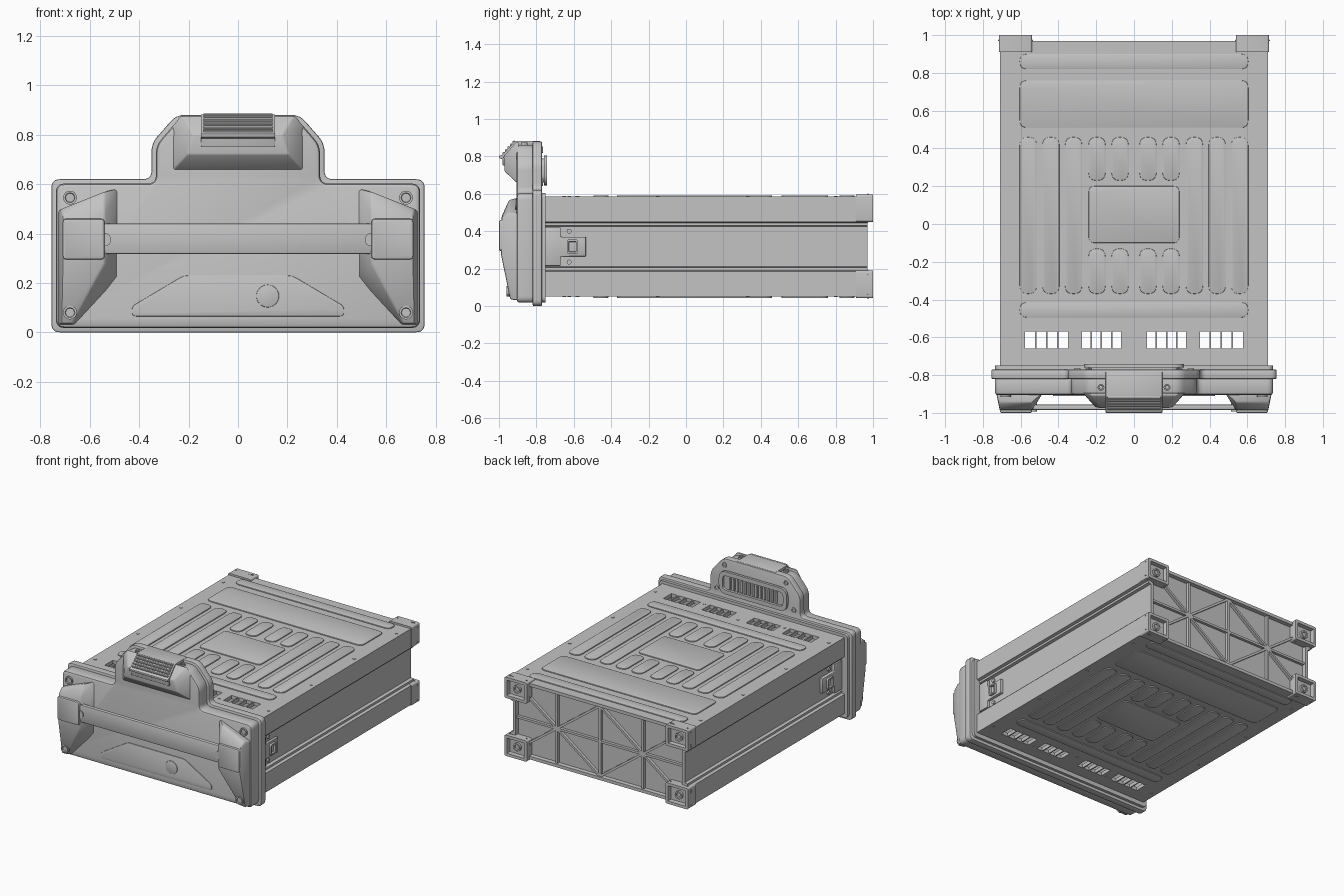
import bpy, bmesh, math
from mathutils import Vector

cube = bpy.data.objects.get("Cube")
if cube:
    bpy.data.objects.remove(cube, do_unlink=True)

grey = bpy.data.materials.new("metal_grey")
grey.use_nodes = True
grey.diffuse_color = (0.55, 0.55, 0.55, 1)
grey.node_tree.nodes["Principled BSDF"].inputs["Base Color"].default_value = (0.55, 0.55, 0.55, 1)
parts = []


def finish(name, bm, bevel=0.0, segments=2):
    bmesh.ops.recalc_face_normals(bm, faces=bm.faces[:])
    if bevel:
        sharp = [e for e in bm.edges if e.calc_face_angle(0) > 0.6]
        bmesh.ops.bevel(bm, geom=sharp, offset=bevel, segments=segments,
                        profile=0.5, affect='EDGES', clamp_overlap=True)
    mesh = bpy.data.meshes.new(name)
    bm.to_mesh(mesh)
    bm.free()
    mesh.materials.append(grey)
    ob = bpy.data.objects.new(name, mesh)
    bpy.context.collection.objects.link(ob)
    parts.append(ob)
    return ob


def prism(name, loops, axis, a, b, bevel=0.0, inset=0.0, depth=0.0):
    """Extrude outlines along an axis; optionally sink a pocket in the end at b."""
    def place(p, t):
        return {'X': (t, p[0], p[1]), 'Y': (p[0], t, p[1]), 'Z': (p[0], p[1], t)}[axis]
    bm = bmesh.new()
    ends = []
    for loop in loops:
        lo = [bm.verts.new(place(p, a)) for p in loop]
        hi = [bm.verts.new(place(p, b)) for p in loop]
        bm.faces.new(lo)
        ends.append(bm.faces.new(hi))
        for i in range(len(lo)):
            j = (i + 1) % len(lo)
            bm.faces.new((lo[i], lo[j], hi[j], hi[i]))
    bmesh.ops.recalc_face_normals(bm, faces=bm.faces[:])
    if inset:
        bmesh.ops.inset_region(bm, faces=ends, thickness=inset, use_even_offset=True)
        bmesh.ops.inset_region(bm, faces=ends, thickness=0.002, depth=-depth, use_even_offset=True)
    return finish(name, bm, bevel)


def hull(name, pts, bevel=0.0):
    bm = bmesh.new()
    for p in pts:
        bm.verts.new(p)
    bmesh.ops.convex_hull(bm, input=bm.verts[:])
    bmesh.ops.dissolve_limit(bm, angle_limit=0.02, verts=bm.verts[:], edges=bm.edges[:])
    return finish(name, bm, bevel)


def rect(x0, x1, y0, y1):
    return [(x0, y0), (x1, y0), (x1, y1), (x0, y1)]


def rounded(pts, r, n=5):
    out = []
    for i, p in enumerate(pts):
        p = Vector(p)
        s = p + (Vector(pts[i - 1]) - p).normalized() * r
        e = p + (Vector(pts[(i + 1) % len(pts)]) - p).normalized() * r
        for k in range(n + 1):
            t = k / n
            out.append(tuple(s * (1 - t) ** 2 + p * 2 * t * (1 - t) + e * t * t))
    return out


def disc(x, y, r, n=16):
    return [(x + r * math.cos(math.tau * k / n), y + r * math.sin(math.tau * k / n)) for k in range(n)]


def strip(p, q, w):
    p, q = Vector(p), Vector(q)
    d = (q - p).normalized() * w / 2
    o = Vector((-d.y, d.x))
    return [p + o, p - o, q - o, q + o]


def both(half):
    return half + [(-x, z) for x, z in reversed(half)]


# Main case with stepped side channels and a sunken rear
case = prism("case", [both([(0.71, 0.05), (0.71, 0.185), (0.69, 0.19), (0.69, 0.205), (0.67, 0.21),
                            (0.67, 0.425), (0.69, 0.43), (0.69, 0.445), (0.71, 0.45), (0.71, 0.585)])],
             'Y', -0.765, 0.97, inset=0.022, depth=0.028)

# Vent cavity and vent slots through the top and bottom
slots = []
for x0, x1 in ((-0.58, -0.345), (-0.28, -0.065), (0.065, 0.28), (0.345, 0.58)):
    w = (x1 - x0) / 4
    slots += [rect(x0 + w * k + 0.004, x0 + w * (k + 1) - 0.004, -0.66, -0.57) for k in range(4)]
for cutter in (prism("cavity_cutter", [rect(-0.63, 0.63, -0.74, -0.46)], 'Z', 0.075, 0.56),
               prism("vent_cutter", slots, 'Z', -0.1, 0.7)):
    cutter.hide_render = True
    mod = case.modifiers.new("cut", 'BOOLEAN')
    mod.operation, mod.solver, mod.object = 'DIFFERENCE', 'EXACT', cutter
    bpy.context.view_layer.objects.active = case
    bpy.ops.object.modifier_apply(modifier=mod.name)
    parts.remove(cutter)
    bpy.data.objects.remove(cutter, do_unlink=True)

# Pressed pads and rivets on the top and bottom
pads = [rounded(rect(-0.605, 0.605, y0, y1), 0.039) for y0, y1 in ((0.82, 0.90), (0.51, 0.76), (-0.495, -0.415))]
pads.append(rounded(rect(-0.24, 0.24, -0.10, 0.20), 0.03))
for s in (-1, 1):
    for x in (0.32, 0.44, 0.56):
        pads.append(rounded(rect(s * x - 0.045, s * x + 0.045, -0.37, 0.46), 0.044))
    for x in (0.074, 0.196):
        for y0, y1 in ((0.23, 0.46), (-0.37, -0.13)):
            pads.append(rounded(rect(s * x - 0.045, s * x + 0.045, y0, y1), 0.044))
rivets = [disc(s * 0.675, y, 0.01, 10) for s in (-1, 1) for y in (0.8, 0.33, -0.15, -0.625)]
rivets += [disc(x, y, 0.01, 10) for x, y in ((0, -0.58), (-0.312, -0.65), (0.312, -0.65))]
for side, z, d in (("top", 0.585, 1), ("bottom", 0.05, -1)):
    prism(side + "_pads", pads, 'Z', z - d * 0.004, z + d * 0.007, bevel=0.003)
    prism(side + "_rivets", rivets, 'Z', z - d * 0.004, z + d * 0.003)

# Rear ribs: a star in each half
ribs = [strip((0, 0.07), (0, 0.565), 0.02), strip((-0.66, 0.317), (0.66, 0.317), 0.016)]
for s in (-1, 1):
    ribs += [strip((s * 0.335, 0.07), (s * 0.335, 0.565), 0.016),
             strip((0, 0.07), (s * 0.67, 0.565), 0.016),
             strip((0, 0.565), (s * 0.67, 0.07), 0.016)]
prism("rear_ribs", ribs, 'Y', 0.935, 0.962)

for s, side in ((1, "left"), (-1, "right")):
    # Rear corner feet with a sunken screw
    for z0, level in ((0.042, "lower"), (0.45, "upper")):
        z1 = z0 + 0.147
        prism(f"{side}_{level}_rear_foot", [rounded(rect(*sorted((s * 0.54, s * 0.715)), z0, z1), 0.012, 3)],
              'Y', 0.91, 1.0, inset=0.02, depth=0.03)
        prism(f"{side}_{level}_foot_screw", [disc(s * 0.63, z0 + 0.073, 0.028)], 'Y', 0.96, 0.985, inset=0.01, depth=0.008)

    # Side latch in the channel
    prism(side + "_latch_plate", [[(-0.76, 0.215), (-0.67, 0.215), (-0.67, 0.265), (-0.535, 0.265), (-0.535, 0.37),
                                   (-0.67, 0.37), (-0.67, 0.42), (-0.76, 0.42)]], 'X', s * 0.66, s * 0.69, bevel=0.004)
    prism(side + "_latch_socket", [rounded(rect(-0.637, -0.577, 0.28, 0.355), 0.01, 3)],
          'X', s * 0.68, s * 0.705, inset=0.01, depth=0.02)
    prism(side + "_latch_screws", [disc(-0.625, z, 0.013, 12) for z in (0.235, 0.4)], 'X', s * 0.66, s * 0.68)

    # Front end pods: faceted wedge, grip block and hinge knob
    hull(side + "_pod", [(s * x, y, z) for x, y, z in (
        (0.48, -0.89, 0.22), (0.48, -0.89, 0.585), (0.73, -0.89, 0.49), (0.73, -0.89, 0.03), (0.66, -0.89, 0.03),
        (0.54, -0.99, 0.28), (0.71, -0.99, 0.28), (0.54, -0.985, 0.48), (0.71, -0.985, 0.47),
        (0.54, -0.945, 0.57), (0.715, -0.945, 0.50), (0.715, -0.94, 0.035), (0.67, -0.935, 0.035))], 0.008)
    prism(side + "_grip_block", [rounded(rect(*sorted((s * 0.54, s * 0.71)), 0.295, 0.46), 0.015, 3)],
          'Y', -0.93, -1.0, bevel=0.008)
    prism(side + "_hinge_knob", [disc(s * 0.54, 0.375, 0.027)], 'Y', -0.95, -0.992)
    for z, y, level in ((0.08, -0.96, "lower"), (0.545, -0.915, "upper")):
        prism(f"{side}_{level}_front_screw", [disc(s * 0.68, z, 0.028)], 'Y', -0.89, y, inset=0.008, depth=0.008)


# Front bezel with a raised central tower
def bezel(d):
    return rounded(both([(0.755 - d, d), (0.755 - d, 0.62 - d), (0.35 - d, 0.62 - d),
                         (0.35 - d, 0.765 - d / 2), (0.25 - d / 2, 0.88 - d)]), 0.035)


prism("bezel_flange", [bezel(0)], 'Y', -0.77, -0.82, bevel=0.006)
prism("bezel_gasket", [rounded(rect(-0.735, 0.735, 0.02, 0.605), 0.03)], 'Y', -0.75, -0.775)
prism("bezel_face", [bezel(0.018)], 'Y', -0.8, -0.905, bevel=0.015)

# Carry bar and lower front panel
prism("carry_bar", [rect(-0.55, 0.55, 0.317, 0.44)], 'Y', -0.955, -0.985, bevel=0.008)
prism("lower_panel", [rounded(both([(0.43, 0.065), (0.43, 0.105), (0.22, 0.23)]), 0.018)],
      'Y', -0.9, -0.911, bevel=0.003)
prism("round_button", [disc(0.12, 0.147, 0.046, 28)], 'Y', -0.9, -0.916, bevel=0.003)

# Tower hood with a ribbed clip
hull("hood", [(s * x, y, z) for s in (-1, 1) for x, y, z in (
    (0.27, -0.895, 0.65), (0.27, -0.895, 0.83), (0.235, -0.895, 0.875), (0.225, -0.91, 0.875),
    (0.205, -0.97, 0.72), (0.18, -0.975, 0.80))], 0.006)
prism("hood_clip", [[(-0.78, 0.86), (-0.78, 0.882), (-0.915, 0.882), (-0.982, 0.808), (-1.0, 0.803), (-1.0, 0.79),
                     (-0.98, 0.785), (-0.98, 0.752), (-0.95, 0.752), (-0.9, 0.86)]], 'X', -0.15, 0.15, bevel=0.003)
prism("clip_ribs", [disc(-0.92 - 0.055 * t, 0.877 - 0.061 * t, 0.008, 8) for t in (0, 0.25, 0.5, 0.75, 1)],
      'X', -0.14, 0.14)
prism("hood_top_screws", [disc(s * 0.175, -0.865, 0.018) for s in (-1, 1)], 'Z', 0.85, 0.873, inset=0.006, depth=0.006)

# Rear connector on the tower
prism("connector_base", [rounded(rect(-0.24, 0.24, 0.66, 0.79), 0.05)], 'Y', -0.78, -0.755)
prism("connector_rim", [rounded(rect(-0.265, 0.265, 0.645, 0.805), 0.06)], 'Y', -0.76, -0.742, inset=0.03, depth=0.014)
prism("connector_fins", [rect(x * 0.03 - 0.006, x * 0.03 + 0.006, 0.685, 0.765) for x in range(-6, 7)],
      'Y', -0.765, -0.746)
prism("connector_screws", [disc(s * x, z, 0.018) for s in (-1, 1) for x, z in ((0.3, 0.66), (0.24, 0.835))],
      'Y', -0.78, -0.764, inset=0.006, depth=0.006)

# Smooth shading with sharp edges kept
bpy.ops.object.select_all(action='DESELECT')
for ob in parts:
    ob.select_set(True)
bpy.context.view_layer.objects.active = case
bpy.ops.object.shade_smooth_by_angle(angle=math.radians(35))
